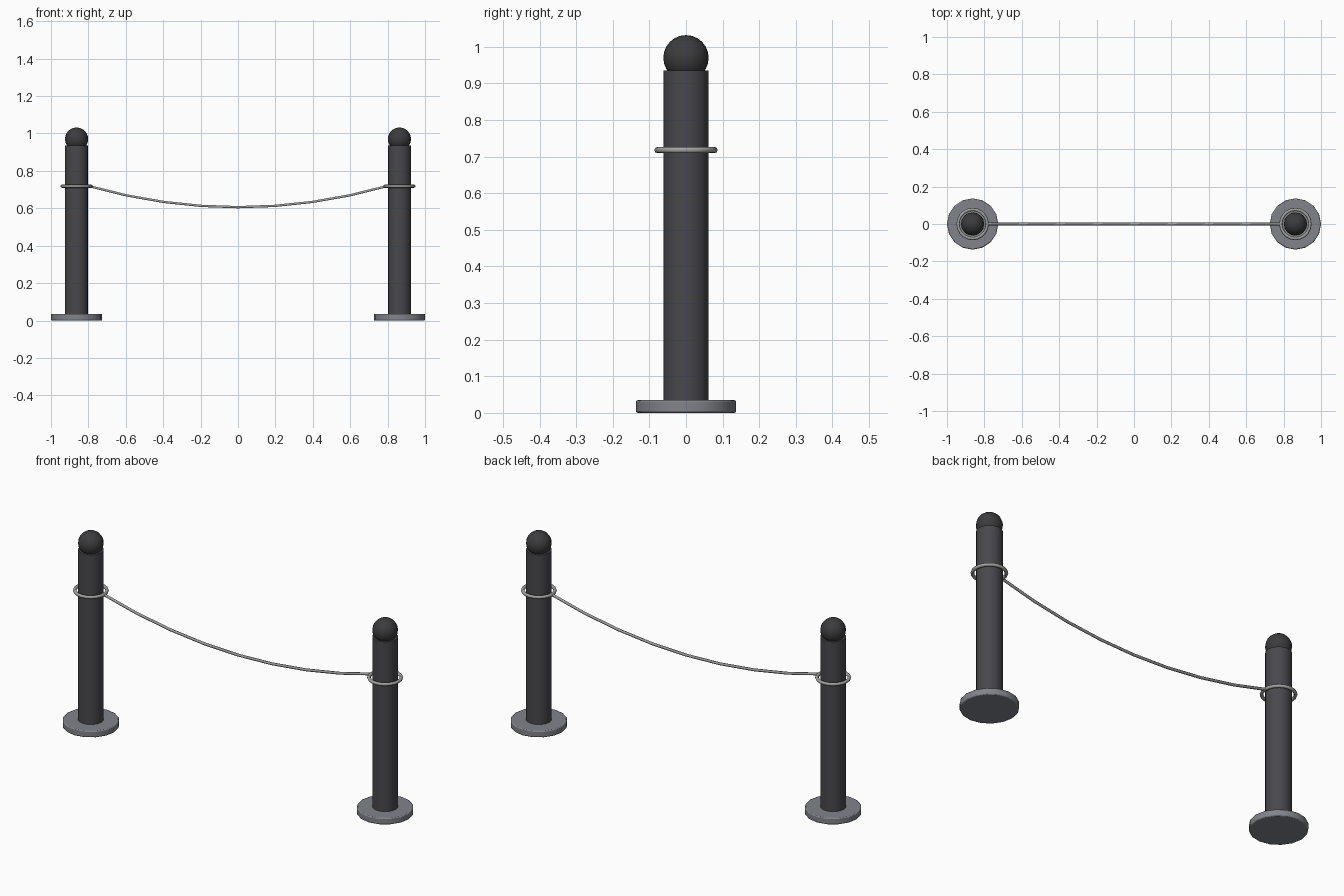
import bpy, math

cube = bpy.data.objects.get("Cube")
if cube:
    bpy.data.objects.remove(cube, do_unlink=True)


def material(name, color):
    m = bpy.data.materials.new(name)
    m.use_nodes = True
    m.diffuse_color = (*color, 1)
    m.node_tree.nodes["Principled BSDF"].inputs["Base Color"].default_value = (*color, 1)
    return m


post_dark = material("dark grey post", (0.065, 0.064, 0.072))
cap_dark = material("charcoal cap", (0.045, 0.045, 0.048))
base_grey = material("mid grey base", (0.22, 0.23, 0.255))
steel = material("light steel", (0.36, 0.36, 0.355))


def finish(name, mat, angle=50):
    ob = bpy.context.object
    ob.name = name
    ob.data.materials.append(mat)
    bpy.ops.object.shade_smooth_by_angle(angle=math.radians(angle))
    return ob


POST_X, POST_R = 0.863, 0.062
BASE_R, BASE_H = 0.137, 0.035
POST_TOP, RING_Z = 0.935, 0.718

for side, sx in (("left", 1), ("right", -1)):
    x = sx * POST_X
    # Foot disc with a softened rim
    bpy.ops.mesh.primitive_cylinder_add(vertices=16, radius=BASE_R, depth=BASE_H,
                                        location=(x, 0, BASE_H / 2))
    bpy.context.object.rotation_euler.z = math.pi / 16 * 0
    base = finish(side + "_base", base_grey)
    bevel = base.modifiers.new("rim", "BEVEL")
    bevel.width, bevel.segments = 0.005, 2
    bevel.limit_method, bevel.angle_limit = "ANGLE", math.radians(60)

    # Upright post
    bpy.ops.mesh.primitive_cylinder_add(vertices=16, radius=POST_R, depth=POST_TOP - BASE_H,
                                        location=(x, 0, (POST_TOP + BASE_H) / 2))
    finish(side + "_post", post_dark)

    # Ball cap
    bpy.ops.mesh.primitive_uv_sphere_add(segments=16, ring_count=12, radius=POST_R,
                                         location=(x, 0, 0.97))
    finish(side + "_ball_cap", cap_dark)

    # Loose ring around the post
    bpy.ops.mesh.primitive_torus_add(major_segments=20, minor_segments=8,
                                     major_radius=0.078, minor_radius=0.0085,
                                     location=(x, 0, RING_Z))
    finish(side + "_ring", steel)

# Sagging cable between the rings
END_X, LOW_Z, STEPS = 0.795, 0.606, 8
curve = bpy.data.curves.new("cable", "CURVE")
curve.dimensions = "3D"
curve.bevel_depth = 0.007
curve.bevel_resolution = 1
curve.use_fill_caps = True
spline = curve.splines.new("POLY")
spline.points.add(STEPS)
for i, p in enumerate(spline.points):
    t = 2 * i / STEPS - 1
    p.co = (t * END_X, 0, LOW_Z + (RING_Z - LOW_Z) * t * t, 1)
spline.use_smooth = True
cable = bpy.data.objects.new("cable", curve)
bpy.context.collection.objects.link(cable)
curve.materials.append(steel)
